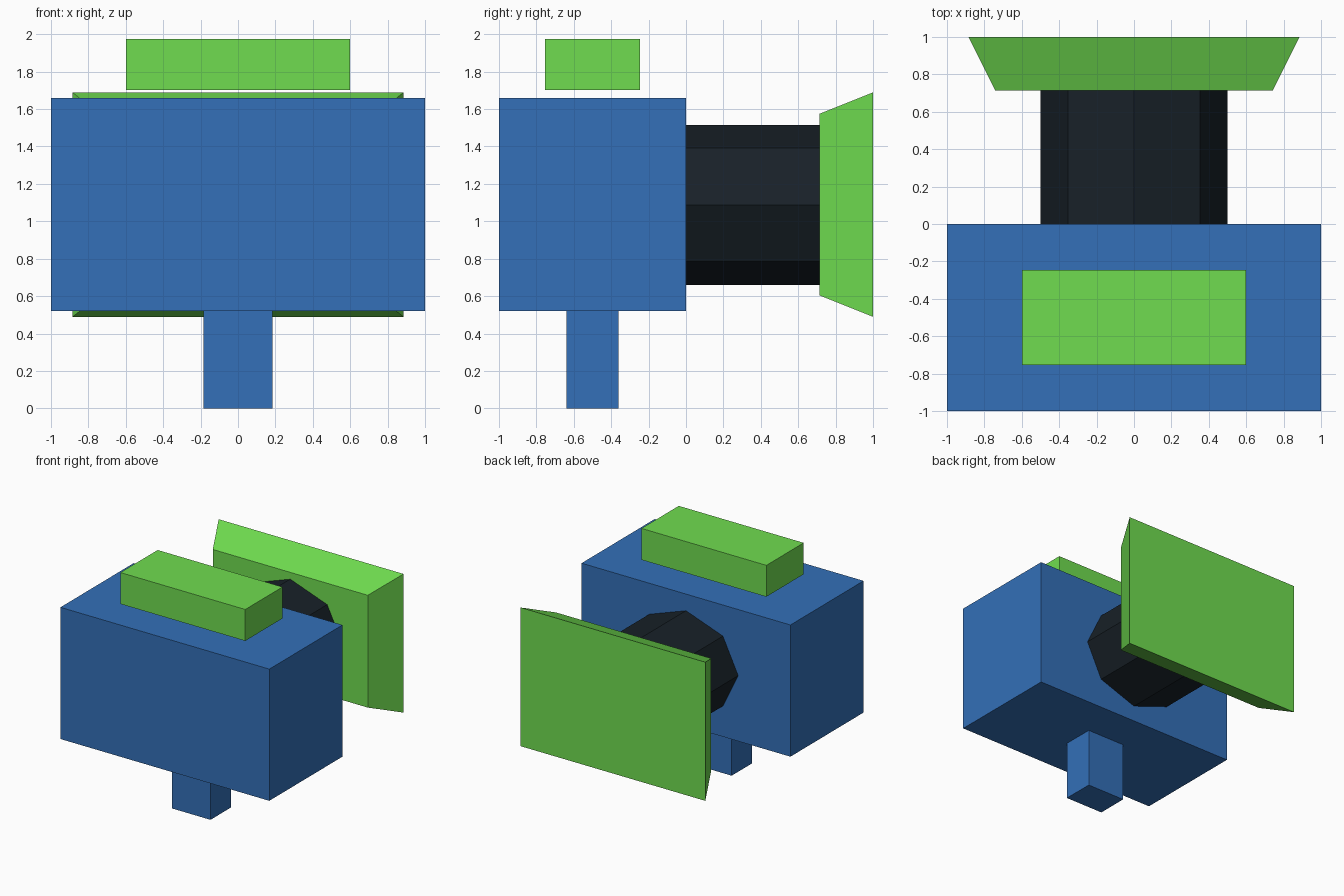
import bpy, bmesh, math
from mathutils import Matrix

if "Cube" in bpy.data.objects:
    bpy.data.objects.remove(bpy.data.objects["Cube"])


def material(name, color):
    m = bpy.data.materials.new(name)
    m.diffuse_color = (*color, 1)
    m.use_nodes = True
    m.node_tree.nodes["Principled BSDF"].inputs["Base Color"].default_value = m.diffuse_color
    return m


blue = material("blue", (0.033, 0.16, 0.48))
green = material("green", (0.16, 0.72, 0.08))
black = material("black", (0.009, 0.015, 0.021))


def finish(name, bm, mat):
    bmesh.ops.recalc_face_normals(bm, faces=bm.faces)
    mesh = bpy.data.meshes.new(name)
    bm.to_mesh(mesh)
    bm.free()
    mesh.materials.append(mat)
    obj = bpy.data.objects.new(name, mesh)
    bpy.context.collection.objects.link(obj)
    return obj


def box(name, x, y, z, mat, flare=(1, 1)):
    """Box symmetric in x; flare scales the back (+y) face in x and z."""
    bm = bmesh.new()
    bmesh.ops.create_cube(bm, size=1)
    for v in bm.verts:
        fx, fz = flare if v.co.y > 0 else (1, 1)
        v.co.x *= 2 * x * fx
        v.co.y = (y[0] + y[1]) / 2 + v.co.y * (y[1] - y[0])
        v.co.z = (z[0] + z[1]) / 2 + v.co.z * (z[1] - z[0]) * fz
    return finish(name, bm, mat)


# Camera body, grip post below, and block hovering just above
box("body", 1.0, (-1.0, 0.0), (0.52, 1.66), blue)
box("bottom_post", 0.185, (-0.64, -0.36), (0.0, 0.52), blue)
box("top_block", 0.598, (-0.755, -0.245), (1.703, 1.975), green)

# Flared hood at the end of the barrel
box("hood", 0.742, (0.715, 1.0), (0.603, 1.575), green,
    flare=(0.885 / 0.742, 1.2 / 0.972))

# Eight-sided, slightly flattened barrel along y
bm = bmesh.new()
bmesh.ops.create_cone(bm, cap_ends=True, segments=8, radius1=1, radius2=1, depth=1)
bmesh.ops.transform(bm, verts=bm.verts, matrix=(
    Matrix.Translation((0, 0.3575, 1.088))
    @ Matrix.Diagonal((0.5, 0.715, 0.428, 1))
    @ Matrix.Rotation(math.pi / 2, 4, 'X')))
finish("barrel", bm, black)
